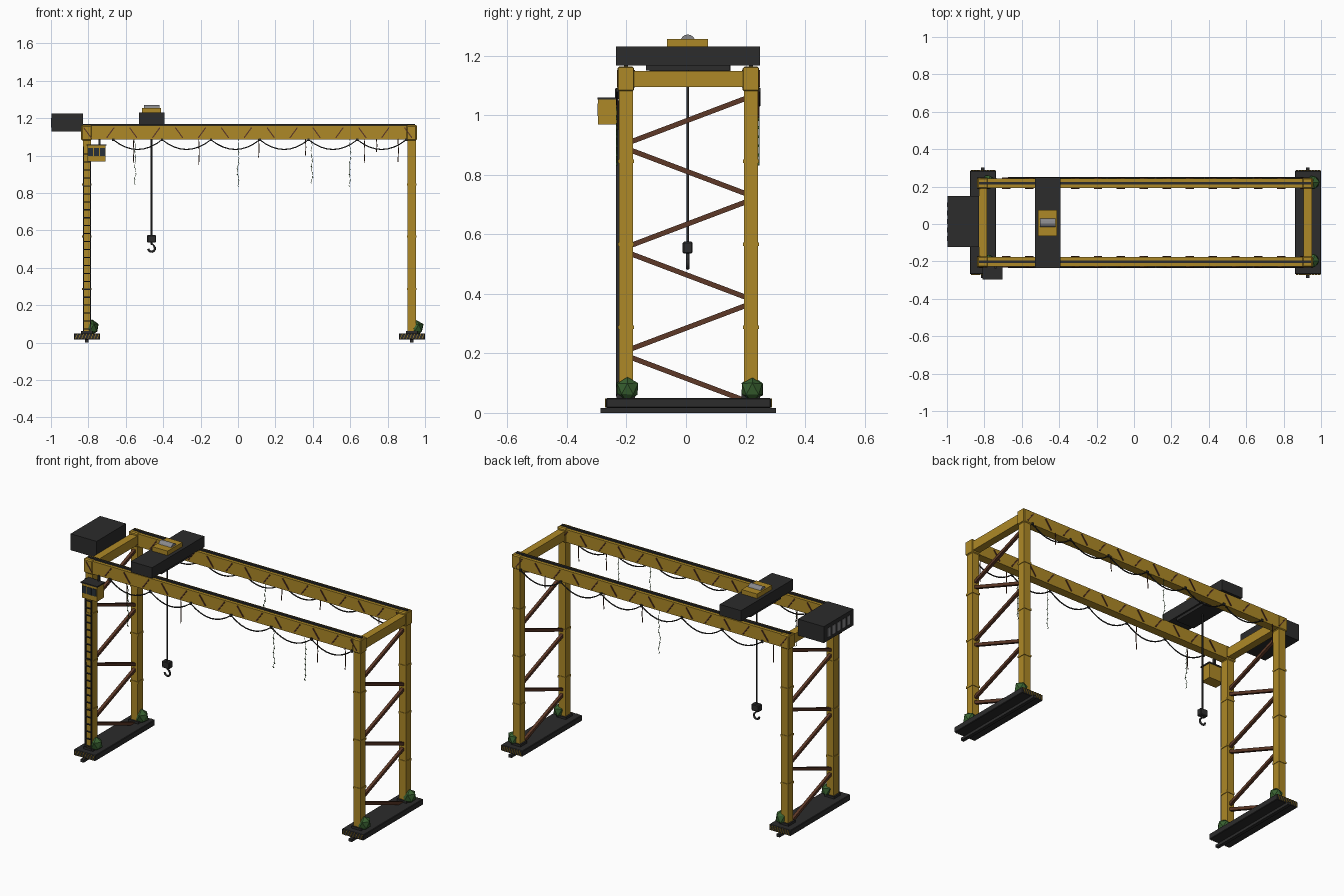
import bpy, bmesh, math, random
from mathutils import Vector, Matrix

if "Cube" in bpy.data.objects:
    bpy.data.objects.remove(bpy.data.objects["Cube"])

random.seed(4)
YC = 0.006                       # centre line of the crane in y
LEG_X = (-0.808, 0.929)
SIDES = (("front", YC - 0.208, -1), ("back", YC + 0.212, 1))


def mat(name, rgb):
    m = bpy.data.materials.new(name)
    m.diffuse_color = (*rgb, 1)
    m.use_nodes = True
    m.node_tree.nodes["Principled BSDF"].inputs["Base Color"].default_value = m.diffuse_color
    return m


YELLOW = mat("yellow_paint", (0.42, 0.25, 0.02))
DARK = mat("dark_steel", (0.025, 0.025, 0.025))
RUST = mat("rust", (0.11, 0.04, 0.02))
GREEN = mat("moss", (0.04, 0.12, 0.03))
GREY = mat("grey_metal", (0.25, 0.25, 0.26))
GLASS = mat("dark_glass", (0.02, 0.03, 0.04))


def finish(name, bm, m):
    me = bpy.data.meshes.new(name)
    bm.to_mesh(me)
    bm.free()
    me.materials.append(m)
    ob = bpy.data.objects.new(name, me)
    bpy.context.collection.objects.link(ob)
    return ob


def boxes(name, m, *extents, bevel=0):
    """Each extent is (x0, x1, y0, y1, z0, z1)."""
    bm = bmesh.new()
    for x0, x1, y0, y1, z0, z1 in extents:
        M = Matrix.Translation(((x0 + x1) / 2, (y0 + y1) / 2, (z0 + z1) / 2)) @ \
            Matrix.Diagonal((x1 - x0, y1 - y0, z1 - z0, 1))
        bmesh.ops.create_cube(bm, size=1, matrix=M)
    if bevel:
        bmesh.ops.bevel(bm, geom=bm.edges[:], offset=bevel, segments=1, affect='EDGES')
    return finish(name, bm, m)


def bars(name, m, segs, w, d):
    """Rectangular bars between point pairs."""
    bm = bmesh.new()
    for a, b in segs:
        a, b = Vector(a), Vector(b)
        rot = (b - a).to_track_quat('Z', 'Y').to_matrix().to_4x4()
        M = Matrix.Translation((a + b) / 2) @ rot @ Matrix.Diagonal((w, d, (b - a).length, 1))
        bmesh.ops.create_cube(bm, size=1, matrix=M)
    return finish(name, bm, m)


def tube(name, m, paths, r):
    cu = bpy.data.curves.new(name, 'CURVE')
    cu.dimensions = '3D'
    cu.bevel_depth = r
    cu.bevel_resolution = 1
    cu.use_fill_caps = True
    for pts in paths:
        sp = cu.splines.new('POLY')
        sp.points.add(len(pts) - 1)
        for p, co in zip(sp.points, pts):
            p.co = (*co, 1)
    cu.materials.append(m)
    ob = bpy.data.objects.new(name, cu)
    bpy.context.collection.objects.link(ob)


# Ground trucks, rails, legs and leg bracing
for side, x in zip(("left", "right"), LEG_X):
    boxes(side + "_base", DARK, (x - 0.069, x + 0.071, -0.268, 0.285, 0.016, 0.05), bevel=0.003)
    boxes(side + "_rail", DARK, (x - 0.01, x + 0.01, -0.288, 0.302, 0, 0.016))
    stripes = []
    for y in (-0.268, 0.285):
        for i in range(8):
            sx = x - 0.062 + i * 0.0165
            stripes.append(((sx, y, 0.019), (sx + 0.012, y, 0.048)))
    bars(side + "_hazard_stripes", YELLOW, stripes, 0.007, 0.003)
    braces = []
    for i in range(6):
        z = 0.035 + 0.174 * i
        ya, yb = (0.215, -0.2) if i % 2 == 0 else (-0.2, 0.215)
        braces.append(((x, ya, z), (x, yb, z + 0.157)))
    bars(side + "_leg_braces", RUST, braces, 0.017, 0.017)
    boxes(side + "_end_beam", YELLOW, (x - 0.022, x + 0.022, -0.18, 0.195, 1.094, 1.148))
    for name, y, s in SIDES:
        part = f"{side}_{name}_leg"
        boxes(part, YELLOW, (x - 0.022, x + 0.022, y - 0.0235, y + 0.0235, 0.05, 1.09))
        boxes(part + "_bands", YELLOW, *[(x - 0.025, x + 0.025, y - 0.0265, y + 0.0265, z - 0.006, z + 0.006)
                                         for z in (0.287, 0.567, 0.846)])
        boxes(part + "_foot", DARK, (x - 0.031, x + 0.031, y - 0.031, y + 0.031, 0.05, 0.063))
        # Moss clump at the foot
        bm = bmesh.new()
        bmesh.ops.create_icosphere(bm, subdivisions=1, radius=1)
        for v in bm.verts:
            v.co *= random.uniform(0.9, 1.1)
        M = Matrix.Translation((x + 0.027, y + 0.005, 0.08)) @ Matrix.Diagonal((0.038, 0.04, 0.042, 1))
        bm.transform(M)
        finish(part + "_moss", bm, GREEN)

# Main girders with rail, lattice strips, festoon cable and end caps
for name, y, s in SIDES:
    boxes(name + "_girder", YELLOW, (-0.84, 0.957, y - 0.025, y + 0.025, 1.085, 1.16))
    boxes(name + "_girder_caps", YELLOW, *[(x - 0.03, x + 0.027, y - 0.028, y + 0.028, 1.08, 1.163)
                                           for x in LEG_X], bevel=0.006)
    boxes(name + "_trolley_rail", DARK, (-0.83, 0.947, y - 0.007, y + 0.007, 1.16, 1.168))
    lattice = []
    for i in range(15):
        x = -0.805 + i * 0.1225
        d = 0.02 * (-1 if i % 2 == 0 else 1)
        for yy in (y - 0.0255, y + 0.0255):
            lattice.append(((x - d, yy, 1.095), (x + d, yy, 1.15)))
    bars(name + "_girder_lattice", RUST, lattice, 0.009, 0.006)
    yo = y + s * 0.029
    pts = []
    for k in range(6):
        for j in range(9 if k == 5 else 8):
            t = j / 8
            pts.append((-0.667 + 0.261 * (k + t), yo, 1.085 - 0.052 * 4 * t * (1 - t)))
    tube(name + "_festoon_cable", DARK, [pts], 0.0035)
    boxes(name + "_festoon_clips", DARK, *[(x - 0.006, x + 0.006, yo - 0.004, yo + 0.004, 1.078, 1.092)
                                           for x in [-0.667 + 0.261 * k for k in range(7)]])

# Short dangling wires and long thin vines
tube("dangling_wires", RUST, [
    [(x, y, 1.09), (x + 0.003, y, (1.09 + z) / 2), (x, y, z)]
    for x, y, z in ((-0.56, -0.23, 0.96), (-0.21, -0.23, 0.95), (0.11, 0.245, 0.99),
                    (0.36, 0.245, 1.0), (0.675, -0.23, 0.96), (0.855, -0.23, 0.965),
                    (0.74, 0.245, 1.02), (-0.74, 0.245, 0.98))], 0.0025)
vines, leaves = [], []
for x, y, zb in ((-0.55, -0.232, 0.85), (0.395, -0.232, 0.86), (0.6, -0.232, 0.84), (0.0, 0.245, 0.84)):
    path = [(x + random.uniform(-.005, .005), y, 1.085 - (1.085 - zb) * i / 8) for i in range(9)]
    vines.append(path)
    leaves += [((p[0] - 0.004, y, p[2]), (p[0] + 0.004, y, p[2] - 0.008)) for p in path[2:]]
tube("hanging_vines", GREEN, vines, 0.0012)
bars("vine_leaves", GREEN, leaves, 0.005, 0.002)

# Counterweight with vents on its outer face
boxes("counterweight", DARK, (-0.998, -0.83, -0.123, 0.15, 1.128, 1.224))
boxes("counterweight_vents", GREY, *[(-1.0, -0.996, 0.013 + k * 0.045 - 0.013, 0.013 + k * 0.045 + 0.013, 1.15, 1.2)
                                     for k in range(-2, 3)])

# Trolley with winch housing and drum
boxes("trolley", DARK, (-0.53, -0.392, -0.235, 0.248, 1.167, 1.23))
boxes("trolley_underframe", DARK, (-0.52, -0.402, -0.134, 0.146, 1.15, 1.167))
boxes("winch_housing", YELLOW, (-0.512, -0.412, -0.063, 0.074, 1.23, 1.256))
bm = bmesh.new()
bmesh.ops.create_cone(bm, cap_ends=True, segments=16, radius1=0.025, radius2=0.025, depth=0.082,
                      matrix=Matrix.Translation((-0.462, 0.006, 1.246)) @ Matrix.Rotation(math.pi / 2, 4, 'Y'))
finish("winch_drum", bm, GREY)

# Hoist rope, hook block and hook
tube("hoist_rope", DARK, [[(-0.462, 0.006, 1.16), (-0.462, 0.006, 0.57)]], 0.0045)
boxes("hook_block", DARK, (-0.486, -0.438, -0.011, 0.022, 0.535, 0.575), bevel=0.004)
hook = [(-0.462, 0.006, 0.54), (-0.462, 0.006, 0.527), (-0.448, 0.006, 0.518)]
for i in range(8):
    a = math.radians(50 - i * 32)
    hook.append((-0.462 + 0.018 * math.cos(a), 0.006, 0.504 + 0.018 * math.sin(a)))
tube("hook", DARK, [hook], 0.006)

# Operator cab hung beside the left front leg
boxes("cab", YELLOW, (-0.805, -0.708, -0.295, -0.23, 0.968, 1.053))
boxes("cab_roof", DARK, (-0.81, -0.703, -0.298, -0.226, 1.053, 1.06))
boxes("cab_windows", GLASS, *[(x, x + 0.028, -0.2975, -0.29, 0.998, 1.04) for x in (-0.802, -0.7705, -0.739)])
boxes("cab_hanger", DARK, (-0.745, -0.735, -0.238, -0.222, 1.055, 1.09))

# Ladder up the left front leg
rungs = [(-0.826, -0.79, -0.234, -0.229, 0.07 + 0.0425 * i, 0.076 + 0.0425 * i) for i in range(23)]
boxes("ladder", DARK, (-0.829, -0.824, -0.235, -0.224, 0.055, 1.05),
      (-0.792, -0.787, -0.235, -0.224, 0.055, 1.05), *rungs)
